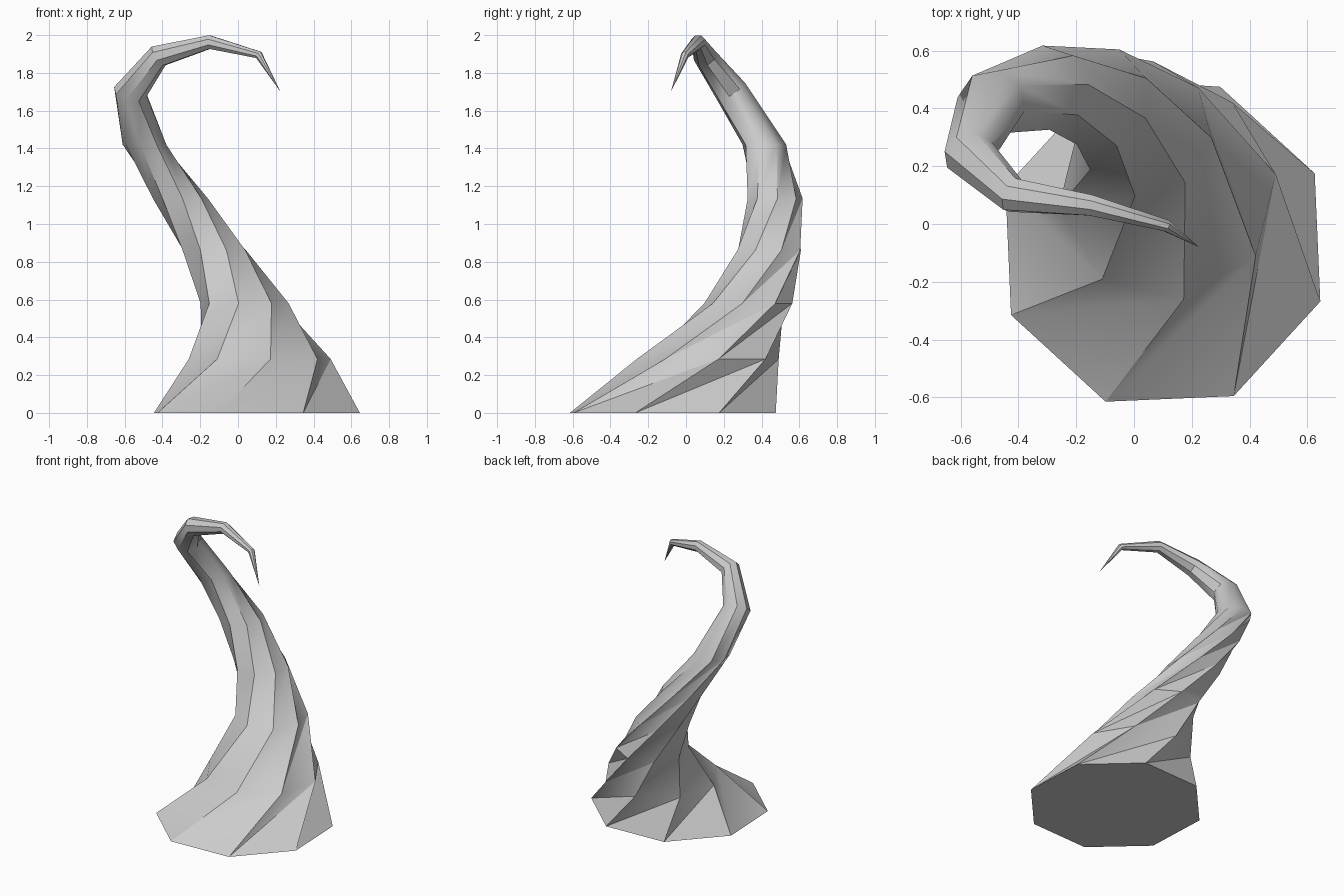
import bpy, math
from mathutils import Vector, Quaternion

if "Cube" in bpy.data.objects:
    bpy.data.objects.remove(bpy.data.objects["Cube"])

SIDES = 8
# spine: x, y, z, radius
SPINE = [
    (0.10, -0.07, 0.00, 0.580), (0.115, 0.115, 0.285, 0.380),
    (0.035, 0.33, 0.58, 0.235), (-0.125, 0.44, 0.86, 0.180),
    (-0.305, 0.472, 1.135, 0.146), (-0.495, 0.415, 1.42, 0.118),
    (-0.57, 0.24, 1.70, 0.090), (-0.42, 0.10, 1.89, 0.063),
    (-0.15, 0.065, 1.963, 0.039), (0.11, -0.005, 1.895, 0.022),
]
TIP = Vector((0.225, -0.08, 1.70))
TWISTED = 6          # level, twisting rings before the curl begins

centres = [Vector(s[:3]) for s in SPINE] + [TIP]
verts, faces = [], []
up, turn, angle = Vector((0, 0, 1)), Quaternion(), math.radians(-20)

# rings along the spine
for k, (x, y, z, r) in enumerate(SPINE):
    if k >= TWISTED:
        n = ((centres[k] - centres[k - 1]).normalized()
             + (centres[k + 1] - centres[k]).normalized()).normalized()
        turn = up.rotation_difference(n) @ turn
        up = n
    elif k > 0:
        angle += 0.5
    for i in range(SIDES):
        a = angle + math.tau * i / SIDES
        verts.append(centres[k] + turn @ Vector((r * math.cos(a), r * math.sin(a), 0)))

# walls between rings, split so the twist creases inward
for k in range(len(SPINE) - 1):
    for i in range(SIDES):
        j = (i + 1) % SIDES
        a, b = k * SIDES + i, k * SIDES + j
        c, d = b + SIDES, a + SIDES
        faces += [(a, b, c), (a, c, d)]

# pointed tip and flat base
last = (len(SPINE) - 1) * SIDES
verts.append(TIP)
for i in range(SIDES):
    faces.append((last + i, last + (i + 1) % SIDES, len(verts) - 1))
faces.append(tuple(reversed(range(SIDES))))

mesh = bpy.data.meshes.new("tentacle")
mesh.from_pydata(verts, [], faces)
mesh.update()
tentacle = bpy.data.objects.new("tentacle", mesh)
bpy.context.collection.objects.link(tentacle)
bpy.context.view_layer.objects.active = tentacle
tentacle.select_set(True)
bpy.ops.object.shade_smooth_by_angle(angle=math.radians(40))
